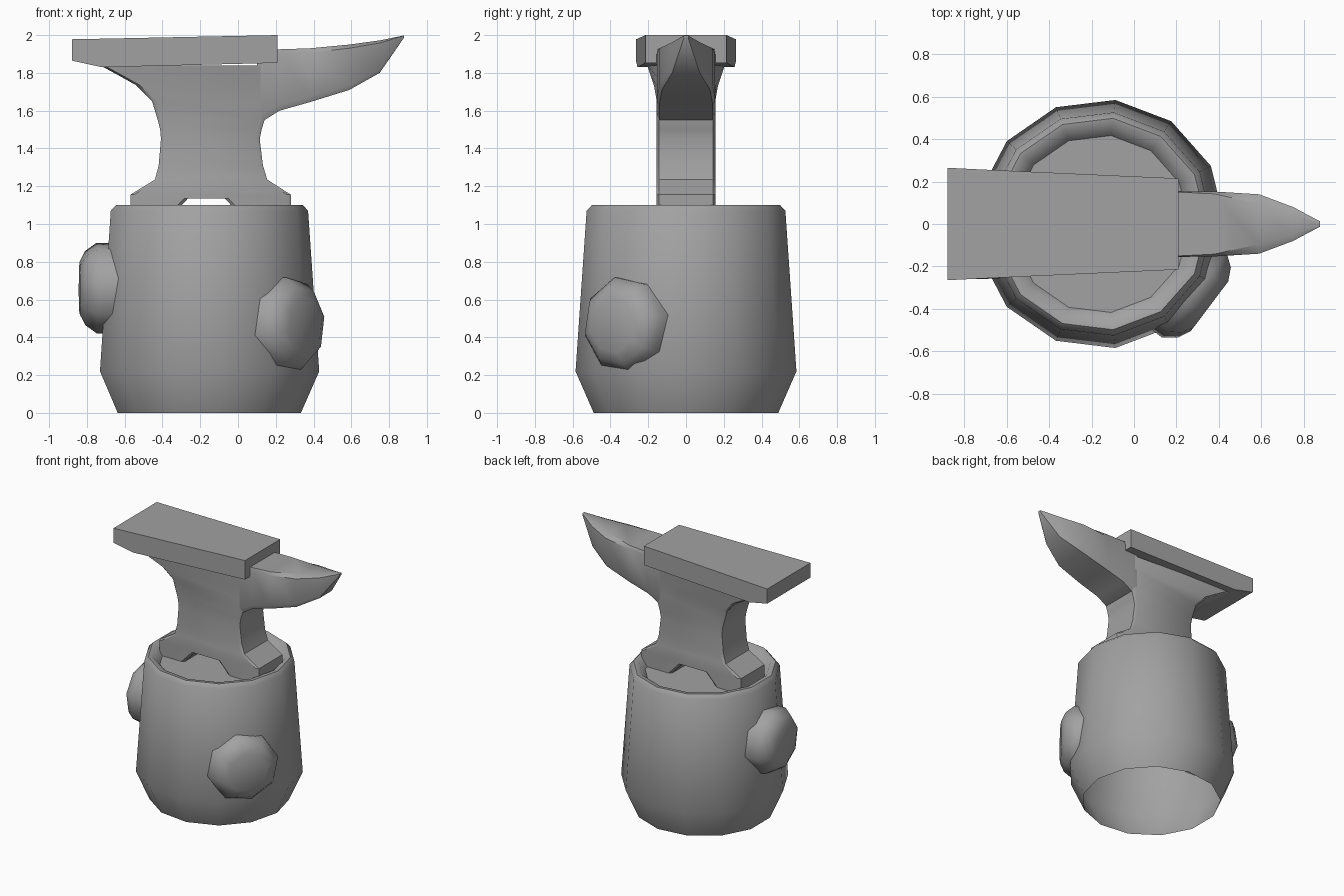
import bpy
import bmesh
from math import sin, cos, tau, radians
from mathutils import Matrix, Vector

cube = bpy.data.objects.get("Cube")
if cube:
    bpy.data.objects.remove(cube)

grey = bpy.data.materials.new("plain_grey")
grey.use_nodes = True
GREY = (0.36, 0.36, 0.36, 1)
grey.diffuse_color = GREY
grey.node_tree.nodes["Principled BSDF"].inputs["Base Color"].default_value = GREY


def loft(name, rings, cap_start=True, cap_end=True, angle=35):
    """Skin a list of equal-length point rings into one object."""
    bm = bmesh.new()
    loops = [[bm.verts.new(p) for p in ring] for ring in rings]
    n = len(loops[0])
    for a, b in zip(loops, loops[1:]):
        for i in range(n):
            j = (i + 1) % n
            bm.faces.new((a[i], a[j], b[j], b[i]))
    if cap_start:
        bm.faces.new(loops[0])
    if cap_end:
        bm.faces.new(loops[-1])
    bmesh.ops.recalc_face_normals(bm, faces=bm.faces)
    mesh = bpy.data.meshes.new(name)
    bm.to_mesh(mesh)
    bm.free()
    mesh.materials.append(grey)
    obj = bpy.data.objects.new(name, mesh)
    bpy.context.collection.objects.link(obj)
    bpy.ops.object.select_all(action='DESELECT')
    obj.select_set(True)
    bpy.context.view_layer.objects.active = obj
    bpy.ops.object.shade_smooth_by_angle(angle=radians(angle))
    return obj


def circle(r, z, n):
    return [Vector((r * cos(tau * i / n), r * sin(tau * i / n), z)) for i in range(n)]


def mirrored(half):
    """Complete a half ring by reflecting it across y = 0."""
    return half + [(x, -y, z) for x, y, z in reversed(half)]


def slab(z, left, right, w_left=0.155, w_right=0.155):
    """Horizontal section with chamfered corners."""
    c, d = 0.02, 0.012
    return mirrored([(left, w_left - d, z), (left + c, w_left, z),
                     (right - c, w_right, z), (right, w_right - d, z)])


# Stump: hollow tapered barrel with a rounded rim and a sunken top
CX = -0.159
stump_profile = [(0.492, 0), (0.589, 0.22), (0.53, 1.07), (0.502, 1.1),
                 (0.465, 1.095), (0.42, 1.04)]
stump = loft("stump", [[p + Vector((CX, 0, 0)) for p in circle(r, z, 13)]
                       for r, z in stump_profile], cap_start=False, angle=50)
# Keep the flat top crisp against the rim
for poly in stump.data.polygons:
    if len(poly.vertices) > 4:
        poly.use_smooth = False


# Knots: rounded octagonal stubs growing out of the stump
def knot(name, degrees, height, size, reach):
    turn = (Matrix.Translation((CX, 0, height)) @ Matrix.Rotation(radians(degrees), 4, 'Z')
            @ Matrix.Rotation(radians(90), 4, 'Y') @ Matrix.Rotation(radians(12), 4, 'Z'))
    profile = [(1, 0.44), (1, reach - 0.09), (0.82, reach - 0.03), (0.58, reach)]
    loft(name, [[turn @ p for p in circle(size * r, d, 8)] for r, d in profile],
         cap_start=False, angle=50)


knot("front_knot", -37, 0.465, 0.258, 0.645)
knot("side_knot", 182, 0.66, 0.245, 0.68)

# Anvil feet, with the arch left open between them
loft("right_foot", [slab(1.035, -0.57, -0.36), slab(1.135, -0.57, -0.265)])
loft("left_foot", [slab(1.035, 0.025, 0.28), slab(1.135, -0.07, 0.28)])

# Anvil waist, flaring out below the heel
waist = [(1.135, -0.57, 0.28), (1.155, -0.57, 0.28), (1.235, -0.44, 0.155),
         (1.31, -0.42, 0.132), (1.45, -0.408, 0.115), (1.5, -0.412, 0.125),
         (1.55, -0.425, 0.14), (1.65, -0.455, 0.14), (1.735, -0.54, 0.14, 0.17),
         (1.78, -0.62, 0.14, 0.185), (1.84, -0.73, 0.14, 0.205)]
loft("anvil_waist", [slab(*row) for row in waist])

# Anvil horn: sections along x of bottom, top, half width, top half width
horn = [(0.1, 1.55, 1.925, 0.155, 0.15), (0.14, 1.55, 1.925, 0.155, 0.15),
        (0.22, 1.6, 1.925, 0.155, 0.15), (0.38, 1.645, 1.93, 0.153, 0.142),
        (0.59, 1.71, 1.95, 0.14, 0.095), (0.75, 1.8, 1.972, 0.08, 0.05),
        (0.878, 1.985, 1.998, 0.012, 0.008)]
loft("anvil_horn", [mirrored([(x, w * 0.91, lo), (x, w, lo + 0.1 * (hi - lo)),
                              (x, w, hi - 0.08 * (hi - lo)), (x, wt, hi)])
                    for x, lo, hi, w, wt in horn])

# Anvil face plate, wider toward the heel
plate = [(-0.88, 1.865, 1.978, 0.265), (-0.72, 1.83, 1.981, 0.257),
         (0.21, 1.853, 2.0, 0.215)]
loft("anvil_face", [mirrored([(x, w, lo), (x, w, hi)]) for x, lo, hi, w in plate], angle=5)
